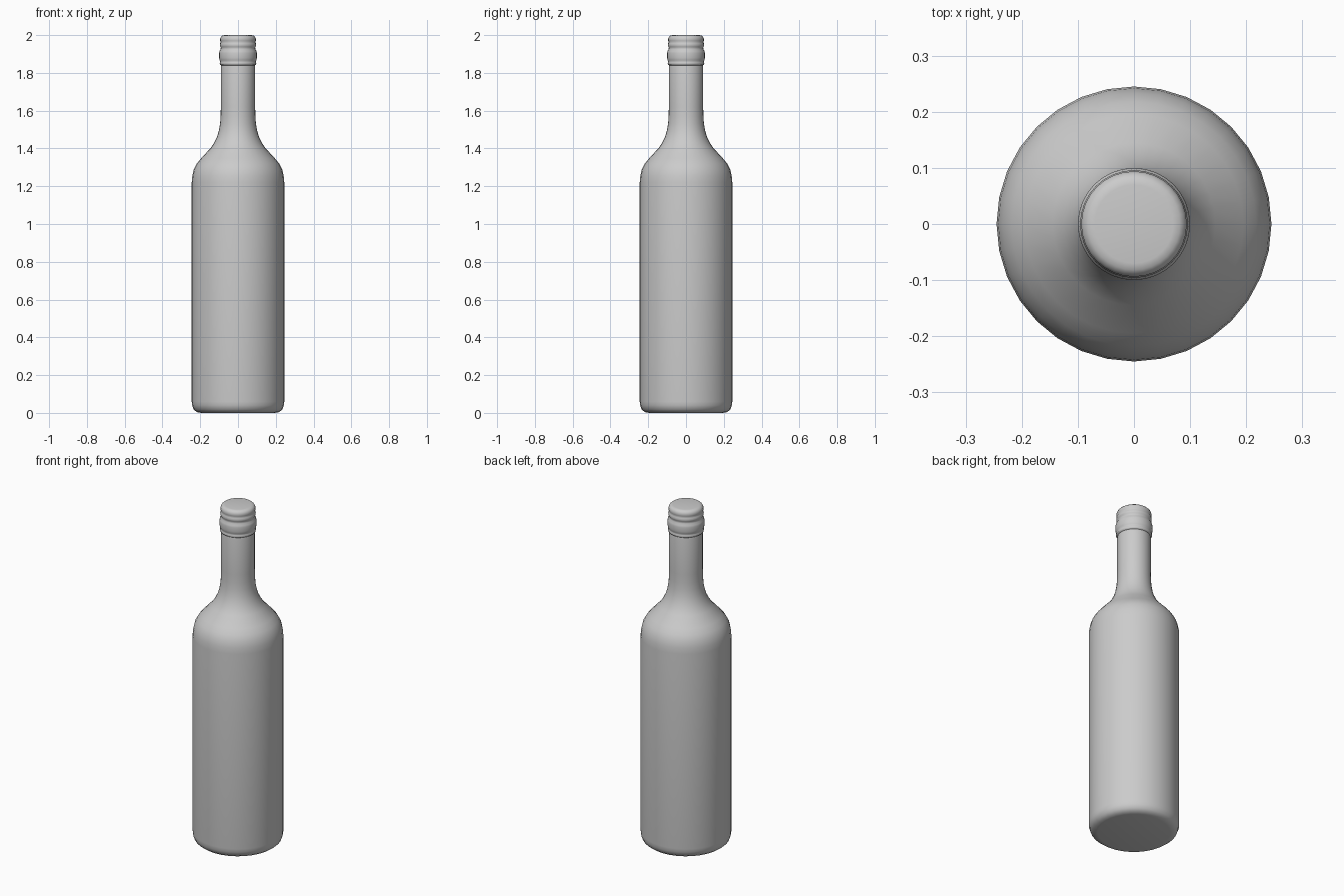
import bpy, bmesh
from math import cos, sin, pi, radians

if "Cube" in bpy.data.objects:
    bpy.data.objects.remove(bpy.data.objects["Cube"])

SIDES = 32


def lathe(name, profile, angle):
    """Revolve (radius, height) points around z; radius 0 makes a closed pole."""
    bm = bmesh.new()
    rings = []
    for r, z in profile:
        rings.append([bm.verts.new((r * cos(2 * pi * i / SIDES), r * sin(2 * pi * i / SIDES), z))
                      for i in range(SIDES)])
    for a, b in zip(rings, rings[1:]):
        for i in range(SIDES):
            j = (i + 1) % SIDES
            bm.faces.new((a[i], a[j], b[j], b[i]))
    return bm, rings, name, angle


def finish(bm, name, angle):
    mesh = bpy.data.meshes.new(name)
    bm.to_mesh(mesh)
    bm.free()
    obj = bpy.data.objects.new(name, mesh)
    bpy.context.collection.objects.link(obj)
    bpy.ops.object.select_all(action='DESELECT')
    obj.select_set(True)
    bpy.context.view_layer.objects.active = obj
    bpy.ops.object.shade_smooth_by_angle(angle=radians(angle))
    return obj


# Glass body: base, straight wall, shoulder and neck
body = [(0.195, 0.0), (0.217, 0.004), (0.235, 0.018), (0.243, 0.04), (0.245, 0.06),
        (0.245, 1.22), (0.242, 1.255), (0.234, 1.29), (0.218, 1.32), (0.195, 1.348),
        (0.145, 1.402), (0.126, 1.43), (0.111, 1.462), (0.101, 1.495), (0.095, 1.53),
        (0.092, 1.57), (0.091, 1.62), (0.091, 1.83), (0.089, 1.84)]
bm, rings, name, angle = lathe("bottle_body", body, 50)
bm.faces.new(rings[0][::-1])
finish(bm, name, angle)

# Cap: lower lip, wide bead, narrow bead and rounded flat top
cap = [(0.089, 1.84), (0.095, 1.843), (0.097, 1.85), (0.095, 1.857), (0.094, 1.860),
       (0.098, 1.868), (0.100, 1.88), (0.100, 1.905), (0.098, 1.915), (0.092, 1.925),
       (0.091, 1.934), (0.095, 1.940), (0.096, 1.948), (0.094, 1.957), (0.091, 1.963),
       (0.094, 1.970), (0.094, 1.982), (0.090, 1.991), (0.082, 1.998), (0.070, 2.0)]
bm, rings, name, angle = lathe("bottle_cap", cap, 60)
bm.faces.new(rings[-1])
finish(bm, name, angle)
